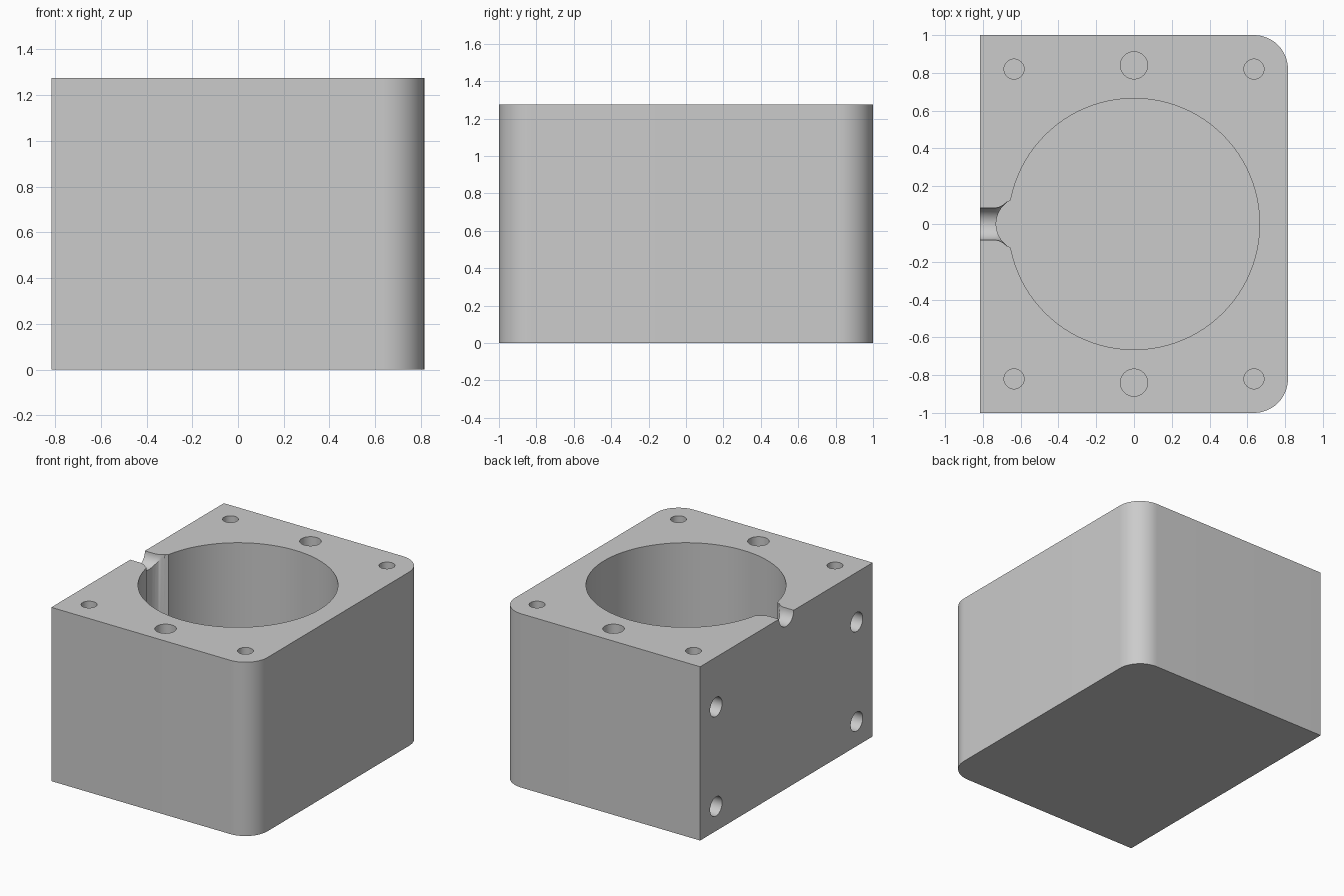
import bpy
import bmesh
import math
from mathutils import Matrix, Vector

if "Cube" in bpy.data.objects:
    bpy.data.objects.remove(bpy.data.objects["Cube"])

W, L, H = 0.815, 1.0, 1.275     # half width, half length, height
FLOOR = 0.18                    # floor thickness under the bore

grey = bpy.data.materials.new("plain grey")
grey.diffuse_color = (0.6, 0.6, 0.6, 1)
grey.use_nodes = True
grey.node_tree.nodes["Principled BSDF"].inputs["Base Color"].default_value = grey.diffuse_color


def make_object(name, bm):
    bmesh.ops.recalc_face_normals(bm, faces=bm.faces[:])
    mesh = bpy.data.meshes.new(name)
    bm.to_mesh(mesh)
    bm.free()
    mesh.materials.append(grey)
    obj = bpy.data.objects.new(name, mesh)
    bpy.context.collection.objects.link(obj)
    return obj


def cylinder(name, start, end, radius, sides):
    """Solid cylinder between two points."""
    start, end = Vector(start), Vector(end)
    axis = end - start
    turn = axis.to_track_quat('Z', 'Y').to_matrix().to_4x4()
    bm = bmesh.new()
    bmesh.ops.create_cone(bm, cap_ends=True, segments=sides,
                          radius1=radius, radius2=radius, depth=axis.length,
                          matrix=Matrix.Translation((start + end) / 2) @ turn)
    return make_object(name, bm)


# Block with the two vertical edges on the +x side rounded
bm = bmesh.new()
bmesh.ops.create_cube(bm, size=1, matrix=Matrix.Translation((0, 0, H / 2))
                      @ Matrix.Diagonal((2 * W, 2 * L, H, 1)))
edges = [e for e in bm.edges if all(v.co.x > 0 for v in e.verts)
         and abs(e.verts[0].co.z - e.verts[1].co.z) > 0.5]
bmesh.ops.bevel(bm, geom=edges, offset=0.18, offset_type='OFFSET',
                segments=14, profile=0.5, affect='EDGES')
block = make_object("housing_block", bm)

# Main bore and the smaller vertical relief in its wall
cutters = [
    cylinder("bore_cutter", (0, 0, FLOOR), (0, 0, H + 0.1), 0.665, 96),
    cylinder("relief_cutter", (-0.588, 0, FLOOR), (-0.588, 0, H + 0.1), 0.142, 40),
]

# Cable channel: half-round groove that flares where it meets the relief
bm = bmesh.new()
profile = [(-0.9, 0.0), (-0.9, 0.085), (-0.735, 0.085), (-0.72, 0.087),
           (-0.705, 0.093), (-0.69, 0.102), (-0.675, 0.116), (-0.64, 0.116), (-0.64, 0.0)]
verts = [bm.verts.new((x, r, H)) for x, r in profile]
chain = [bm.edges.new(pair) for pair in zip(verts, verts[1:])]
bmesh.ops.spin(bm, geom=verts + chain, cent=(0, 0, H), axis=(1, 0, 0),
               angle=2 * math.pi, steps=40)
bmesh.ops.remove_doubles(bm, verts=bm.verts[:], dist=1e-4)
cutters.append(make_object("channel_cutter", bm))

for s in (-1, 1):
    # Bolt holes in the top
    for x, y, r in ((-0.635, 0.82, 0.053), (0, 0.84, 0.072), (0.635, 0.82, 0.053)):
        cutters.append(cylinder("top_hole_cutter", (x, s * y, H - 0.27),
                                (x, s * y, H + 0.1), r, 32))
    # Mounting holes in the flat side
    for z in (0.18, 0.91):
        cutters.append(cylinder("side_hole_cutter", (-W - 0.1, s * 0.815, z),
                                (-W + 0.36, s * 0.815, z), 0.07, 32))

# Cut everything out of the block
bpy.context.view_layer.objects.active = block
block.select_set(True)
for cutter in cutters:
    cutter.hide_render = True
    mod = block.modifiers.new("cut", 'BOOLEAN')
    mod.operation = 'DIFFERENCE'
    mod.solver = 'EXACT'
    mod.object = cutter
    bpy.ops.object.modifier_apply(modifier=mod.name)
    bpy.data.objects.remove(cutter)

bpy.ops.object.shade_smooth_by_angle(angle=math.radians(30))
